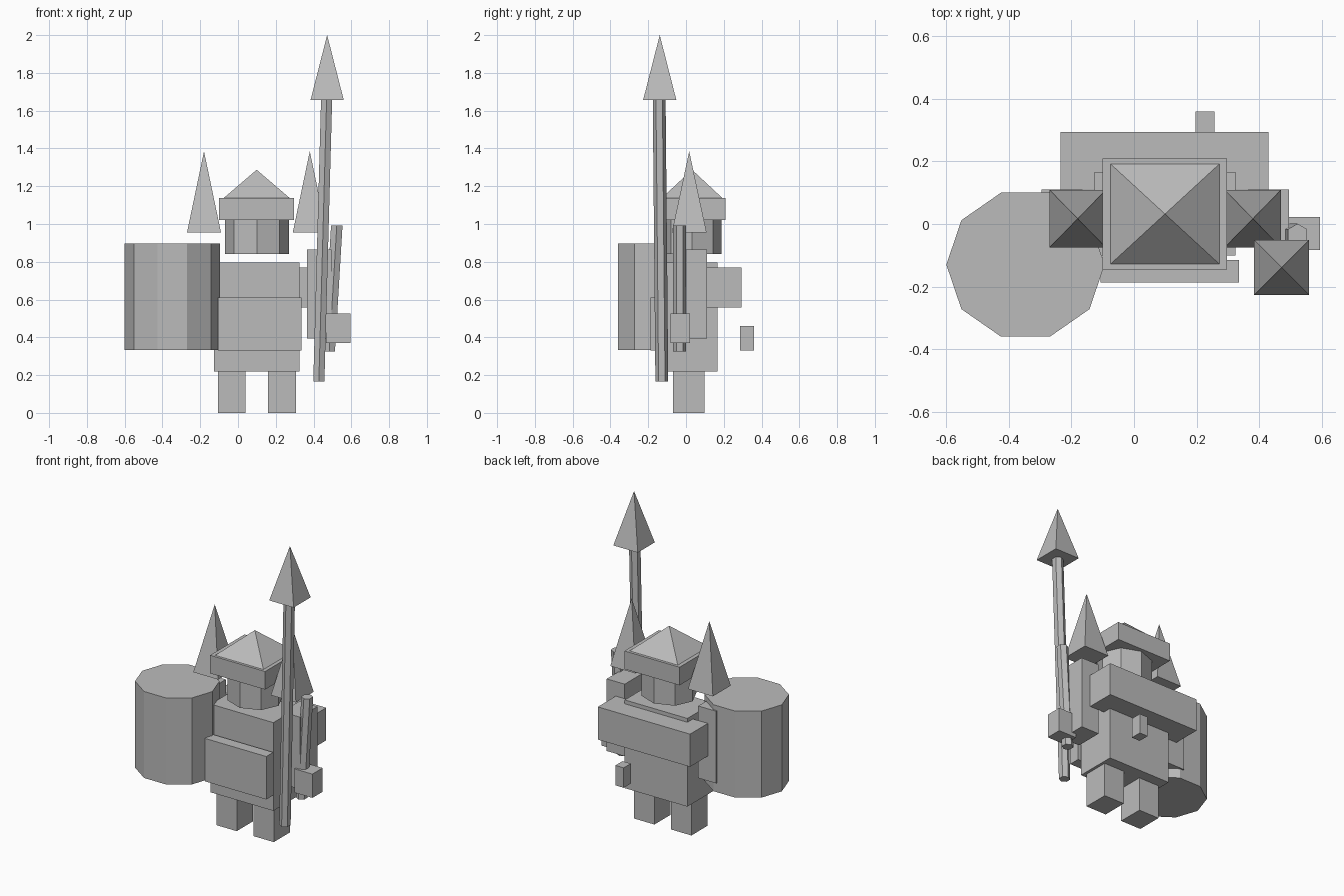
import bpy, math
from mathutils import Vector

if "Cube" in bpy.data.objects:
    bpy.data.objects.remove(bpy.data.objects["Cube"])

grey = bpy.data.materials.new("stone grey")
grey.diffuse_color = (0.5, 0.5, 0.5, 1)
grey.use_nodes = True
grey.node_tree.nodes["Principled BSDF"].inputs["Base Color"].default_value = grey.diffuse_color


def make(name, verts, faces):
    mesh = bpy.data.meshes.new(name)
    mesh.from_pydata(verts, [], faces)
    mesh.materials.append(grey)
    obj = bpy.data.objects.new(name, mesh)
    bpy.context.collection.objects.link(obj)
    return obj


def ring(center, n, rx, ry, start):
    """n points around a centre, at a constant height."""
    angles = [start + 2 * math.pi * i / n for i in range(n)]
    return [Vector(center) + Vector((rx * math.cos(a), ry * math.sin(a), 0)) for a in angles]


def prism(name, bottom, top, n, rx, ry, start=0.0):
    """n-sided prism between two centres (leaning if they are offset)."""
    verts = ring(bottom, n, rx, ry, start) + ring(top, n, rx, ry, start)
    sides = [(i, (i + 1) % n, n + (i + 1) % n, n + i) for i in range(n)]
    caps = [tuple(reversed(range(n))), tuple(range(n, 2 * n))]
    return make(name, verts, sides + caps)


def box(name, x0, x1, y0, y1, z0, z1):
    cx, cy, s = (x0 + x1) / 2, (y0 + y1) / 2, math.sqrt(0.5)
    return prism(name, (cx, cy, z0), (cx, cy, z1), 4,
                 (x1 - x0) * s, (y1 - y0) * s, math.pi / 4)


def pyramid(name, cx, cy, z0, z1, hx, hy):
    """Square pyramid with half widths hx, hy."""
    s = math.sqrt(2)
    verts = ring((cx, cy, z0), 4, hx * s, hy * s, math.pi / 4) + [Vector((cx, cy, z1))]
    return make(name, verts, [(0, 1, 4), (1, 2, 4), (2, 3, 4), (3, 0, 4), (3, 2, 1, 0)])


MID = 0.10  # the figure stands off centre, mirrored about this x

# legs, arms and shoulder spikes
for side, s in (("left", -1), ("right", 1)):
    def span(a, b):
        return sorted((MID + s * a, MID + s * b))
    box(side + "_leg", *span(0.06, 0.207), -0.07, 0.097, 0, 0.22)
    box(side + "_arm", *span(0.265, 0.395), -0.07, 0.11, 0.395, 0.865)
    pyramid(side + "_shoulder_spike", MID + s * 0.28, 0.017, 0.955, 1.385, 0.09, 0.092)

# torso and front plate
box("torso", -0.127, 0.325, -0.10, 0.167, 0.22, 0.795)
box("belly_plate", -0.107, 0.335, -0.187, -0.115, 0.33, 0.61)

# back pack roll and small pouch
box("back_roll", -0.235, 0.43, 0.11, 0.294, 0.557, 0.77)
box("pouch", 0.197, 0.257, 0.287, 0.36, 0.33, 0.46)

# head and helmet
prism("head", (MID, 0.032, 0.84), (MID, 0.032, 1.02), 8, 0.17, 0.156)
box("helmet_brim", -0.10, 0.297, -0.145, 0.21, 1.02, 1.138)
pyramid("helmet_top", 0.099, 0.032, 1.138, 1.287, 0.174, 0.16)

# ten-sided drum shield
prism("shield_drum", (-0.347, -0.13, 0.333), (-0.347, -0.13, 0.897), 10, 0.253, 0.242)

# hand, handle and spear
box("hand", 0.465, 0.595, -0.083, 0.022, 0.37, 0.525)
prism("handle", (0.483, -0.034, 0.325), (0.523, -0.034, 0.992), 6, 0.035, 0.035, math.pi / 6)
prism("spear_shaft", (0.428, -0.128, 0.167), (0.469, -0.142, 1.656), 6, 0.034, 0.034, math.pi / 6)
pyramid("spear_tip", 0.472, -0.139, 1.656, 2.0, 0.088, 0.088)
